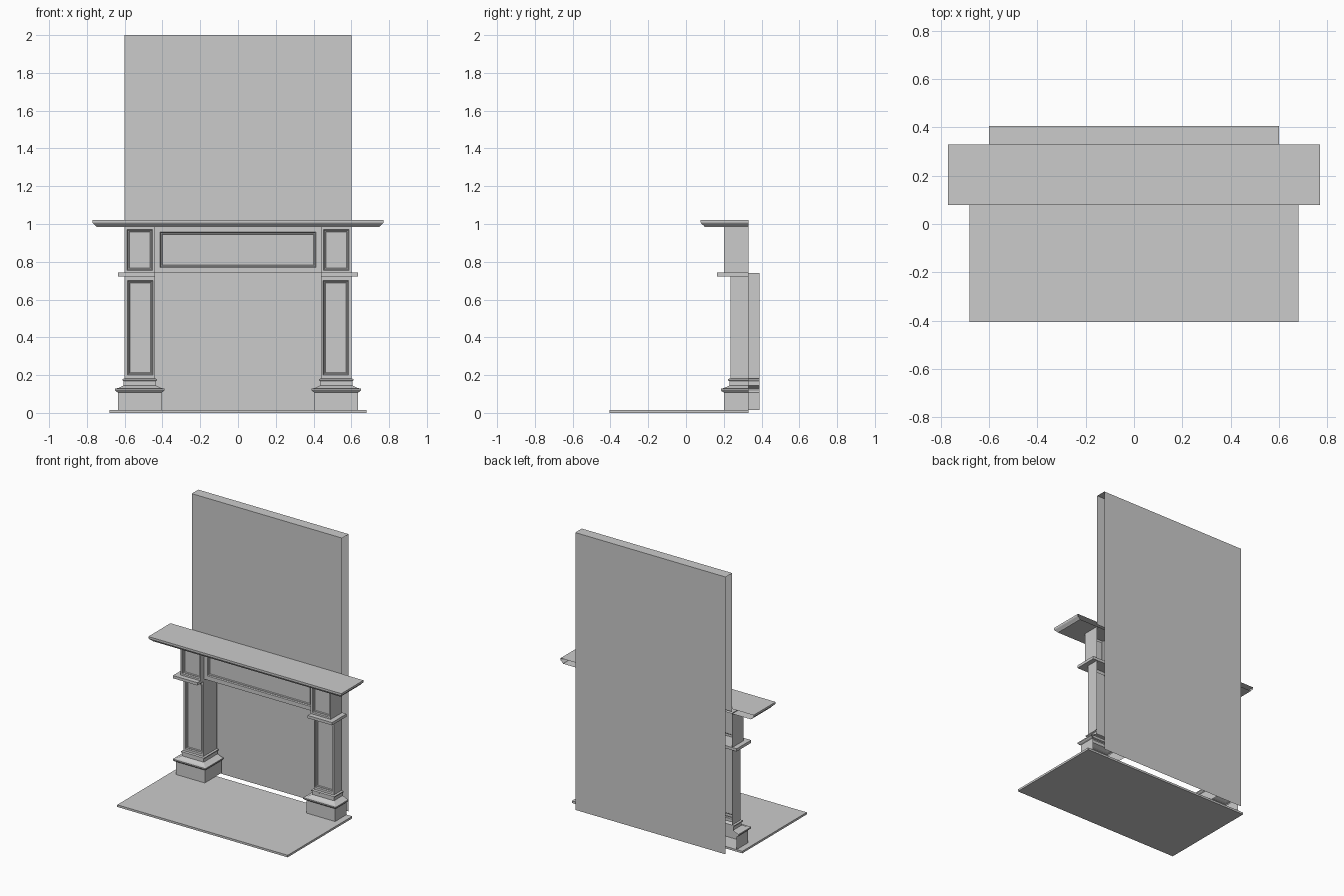
import bpy, bmesh

if "Cube" in bpy.data.objects:
    bpy.data.objects.remove(bpy.data.objects["Cube"])

BACK = 0.33      # wall line behind the surround
DEEP = 0.39      # depth of the firebox reveals
X0, X1 = 0.44, 0.60


def finish(name, bm, mirror=False):
    bmesh.ops.remove_doubles(bm, verts=bm.verts, dist=1e-5)
    me = bpy.data.meshes.new(name)
    bm.to_mesh(me)
    bm.free()
    ob = bpy.data.objects.new(name, me)
    bpy.context.collection.objects.link(ob)
    if mirror:
        m = ob.modifiers.new("mirror", 'MIRROR')
        m.use_mirror_merge = False
    return ob


def face(bm, pts):
    return bm.faces.new([bm.verts.new(p) for p in pts])


def panel(bm, outer, inner, y):
    """Front face with a moulded recessed panel; rects are x0, x1, z0, z1."""
    rings = [(outer, 0, 0), (inner, 0, 0), (inner, 0.004, 0.008),
             (inner, 0.009, 0.008), (inner, 0.013, 0.013)]
    loops = []
    for (a, b, c, d), inset, depth in rings:
        a, b, c, d = a + inset, b - inset, c + inset, d - inset
        loops.append([bm.verts.new((x, y + depth, z))
                      for x, z in ((a, c), (b, c), (b, d), (a, d))])
    for p, q in zip(loops, loops[1:]):
        for i in range(4):
            j = (i + 1) % 4
            bm.faces.new((p[i], p[j], q[j], q[i]))
    bm.faces.new(loops[-1])


def sweep(bm, x0, x1, y, profile, in_back=BACK, out_back=BACK, skip_front=()):
    """Wrap a profile of (offset, z) round the inner side, front and outer side."""
    rows = [[bm.verts.new(p) for p in ((x0 - o, in_back, z), (x0 - o, y - o, z),
                                       (x1 + o, y - o, z), (x1 + o, out_back, z))]
            for o, z in profile]
    for k, (p, q) in enumerate(zip(rows, rows[1:])):
        for i in range(3):
            if not (i == 1 and k in skip_front):
                bm.faces.new((p[i], p[i + 1], q[i + 1], q[i]))
    return rows


def box(name, x0, x1, y0, y1, z0, z1, mirror=False):
    bm = bmesh.new()
    rows = sweep(bm, x0, x1, y0, [(0, z0), (0, z1)], y1, y1)
    bm.faces.new(rows[1])
    bm.faces.new(rows[0][::-1])
    bm.faces.new([rows[0][3], rows[0][0], rows[1][0], rows[1][3]])
    return finish(name, bm, mirror)


# Hearth slab
box("hearth", -0.68, 0.68, -0.405, BACK, 0.0, 0.015)

# Chimney breast: back wall, top and upper front, open at the sides
bm = bmesh.new()
face(bm, [(0.6, 0.405, 0), (-0.6, 0.405, 0), (-0.6, 0.405, 2), (0.6, 0.405, 2)])
face(bm, [(-0.6, BACK, 2), (0.6, BACK, 2), (0.6, 0.405, 2), (-0.6, 0.405, 2)])
face(bm, [(-0.6, BACK, 1), (0.6, BACK, 1), (0.6, BACK, 2), (-0.6, BACK, 2)])
finish("chimney_breast", bm)

# Pilasters: plinth, base moulding, bead and panelled shaft
bm = bmesh.new()
profile = [(0.035, 0.015), (0.035, 0.108), (0.045, 0.113), (0.05, 0.12), (0.05, 0.128),
           (0.033, 0.132), (0.005, 0.145), (0.005, 0.168), (0.012, 0.172),
           (0.012, 0.179), (0.0, 0.183), (0.0, 0.74)]
sweep(bm, X0, X1, 0.235, profile, in_back=DEEP, skip_front=(10,))
panel(bm, (X0, X1, 0.183, 0.74), (0.45, 0.585, 0.20, 0.70), 0.235)
finish("pilaster", bm, True)

# Capital slabs
box("capital", X0, 0.635, 0.165, BACK, 0.722, 0.742, True)

# Panelled corner blocks above the capitals
bm = bmesh.new()
sweep(bm, X0, X1, 0.20, [(0, 0.742), (0, 0.99)], skip_front=(0,))
panel(bm, (X0, X1, 0.742, 0.99), (0.453, 0.587, 0.755, 0.97), 0.20)
finish("corner_block", bm, True)

# Central frieze with the underside of the opening
bm = bmesh.new()
panel(bm, (-X0, X0, 0.74, 0.99), (-0.412, 0.412, 0.77, 0.957), 0.24)
face(bm, [(-X0, 0.24, 0.74), (-X0, DEEP, 0.74), (X0, DEEP, 0.74), (X0, 0.24, 0.74)])
finish("frieze", bm)

# Mantel shelf with a tapered lower edge
bm = bmesh.new()
rows = sweep(bm, -0.75, 0.75, 0.098,
             [(0, 0.985), (0.003, 0.99), (0.017, 1.003), (0.02, 1.008), (0.02, 1.02)])
bm.faces.new(rows[-1])
bm.faces.new(rows[0][::-1])
finish("mantel_shelf", bm)
